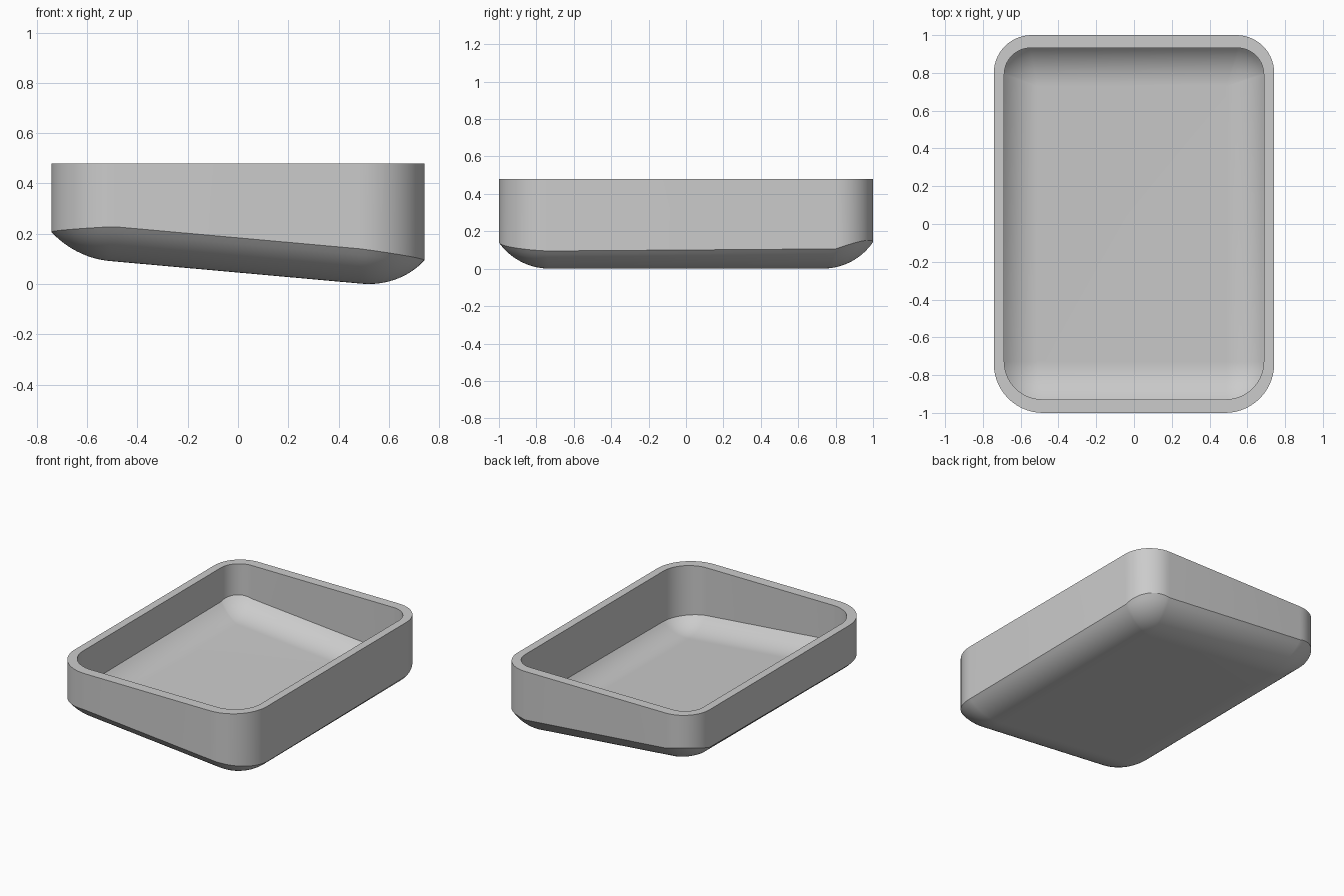
import bpy, bmesh, math

cube = bpy.data.objects.get("Cube")
if cube:
    bpy.data.objects.remove(cube)

RIM = 0.48          # top of the rim
THICK = 0.06        # shell thickness
FILLET = 0.333      # radius of the rounded underside
STEPS = 14          # segments per corner and per fillet


def outline(half_x, front, back, r_front, r_back):
    """Rounded rectangle, anticlockwise, with separate front and back corners."""
    corners = [(1, back, r_back), (-1, back, r_back),
               (-1, front, r_front), (1, front, r_front)]
    points = []
    for i, (side, y, r) in enumerate(corners):
        cx = side * (half_x - r)
        cy = y - math.copysign(r, y)
        for k in range(STEPS + 1):
            a = math.pi / 2 * (i + k / STEPS)
            points.append((cx + r * math.cos(a), cy + r * math.sin(a)))
    return points


def flat_zone(x, y):
    """Nearest point of the flat, tilted part of the floor."""
    return min(max(x, -0.51), 0.49), min(max(y, -0.73), 0.73)


def floor_height(x, y, lift):
    """Tilted plane that curves up outside the flat zone."""
    qx, qy = flat_zone(x, y)
    d = math.hypot(x - qx, y - qy)
    r = FILLET - lift
    return 0.046 - 0.09 * x + lift + r - math.sqrt(r * r - d * d)


def add_ring(bm, points, height):
    return [bm.verts.new((x, y, height(x, y))) for x, y in points]


def bridge(bm, a, b):
    n = len(a)
    for i in range(n):
        j = (i + 1) % n
        bm.faces.new((a[i], a[j], b[j], b[i]))


def add_shell(bm, points, lift):
    """Wall from the rim down, then fillet rings to the flat floor."""
    rim = add_ring(bm, points, lambda x, y: RIM)
    last = rim
    for k in range(STEPS + 1):
        t = k / STEPS
        ring = []
        for x, y in points:
            qx, qy = flat_zone(x, y)
            ring.append((x + (qx - x) * t, y + (qy - y) * t))
        current = add_ring(bm, ring, lambda x, y: floor_height(x, y, lift))
        bridge(bm, last, current)
        last = current
    bm.faces.new(last)
    return rim


# Tray body: outer shell, inner shell and flat rim between them
bm = bmesh.new()
outer = add_shell(bm, outline(0.742, -1, 1, 0.26, 0.2), 0)
inner = add_shell(bm, outline(0.687, -0.928, 0.932, 0.2, 0.14), THICK)
bridge(bm, outer, inner)
bmesh.ops.remove_doubles(bm, verts=bm.verts, dist=0.0001)
bmesh.ops.recalc_face_normals(bm, faces=bm.faces)
mesh = bpy.data.meshes.new("tray")
bm.to_mesh(mesh)
bm.free()

tray = bpy.data.objects.new("tray", mesh)
bpy.context.collection.objects.link(tray)

# Plain grey finish
grey = bpy.data.materials.new("light_grey")
grey.use_nodes = True
grey.diffuse_color = (0.6, 0.6, 0.6, 1)
grey.node_tree.nodes["Principled BSDF"].inputs["Base Color"].default_value = (0.6, 0.6, 0.6, 1)
mesh.materials.append(grey)

# Smooth curves, crisp rim and wall seams
bpy.ops.object.select_all(action='DESELECT')
tray.select_set(True)
bpy.context.view_layer.objects.active = tray
bpy.ops.object.shade_smooth_by_angle(angle=math.radians(28))
